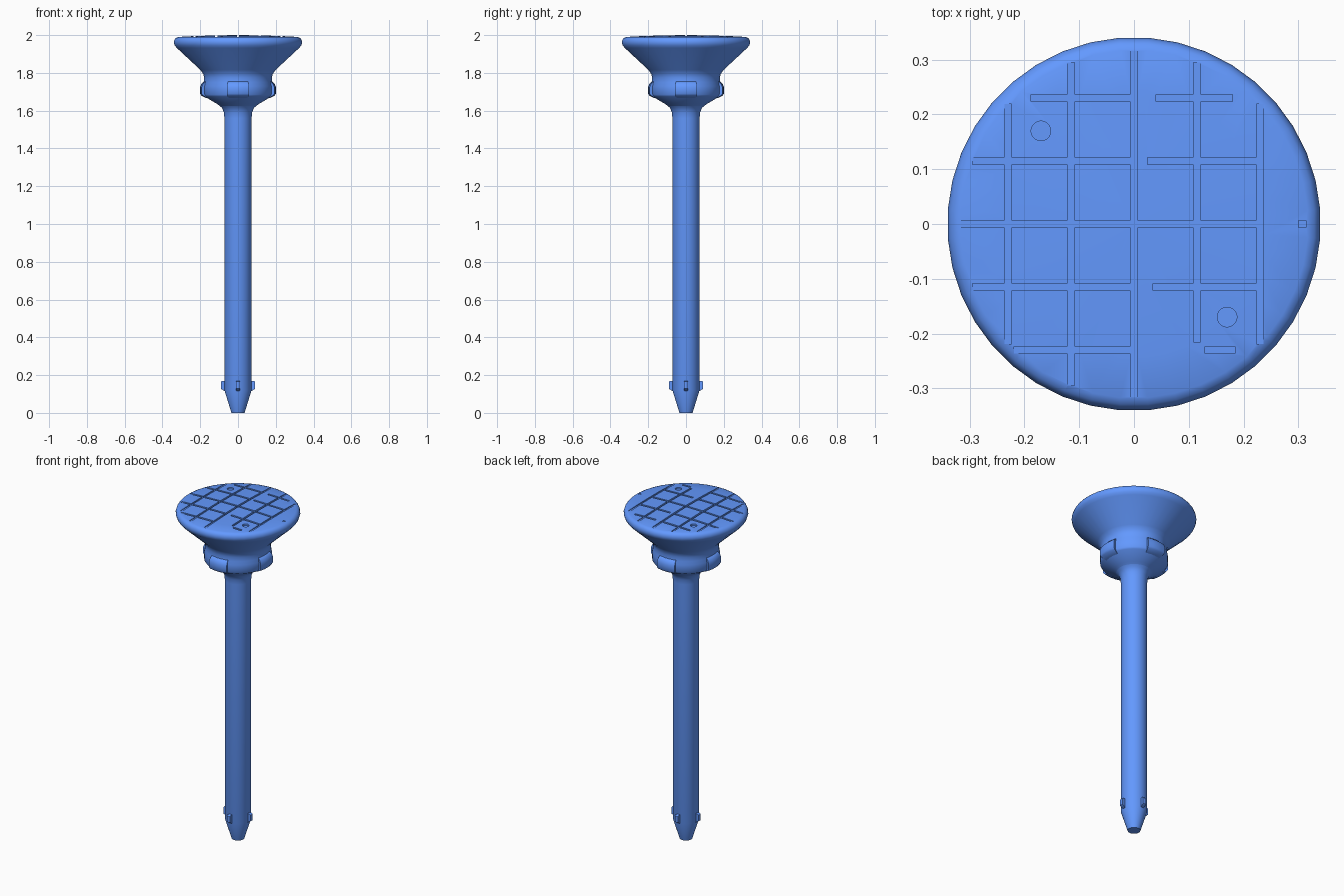
import bpy, bmesh, math
from mathutils import Matrix

if "Cube" in bpy.data.objects:
    bpy.data.objects.remove(bpy.data.objects["Cube"])

SIDES = 40
blue = bpy.data.materials.new("blue")
blue.diffuse_color = (.125, .32, 1.0, 1)
blue.use_nodes = True
blue.node_tree.nodes["Principled BSDF"].inputs["Base Color"].default_value = blue.diffuse_color


def make_object(name, bm):
    bmesh.ops.recalc_face_normals(bm, faces=bm.faces)
    mesh = bpy.data.meshes.new(name)
    bm.to_mesh(mesh)
    bm.free()
    mesh.materials.append(blue)
    ob = bpy.data.objects.new(name, mesh)
    bpy.context.collection.objects.link(ob)
    return ob


def activate(ob):
    bpy.ops.object.select_all(action='DESELECT')
    ob.select_set(True)
    bpy.context.view_layer.objects.active = ob


def smooth(ob, angle=35):
    activate(ob)
    bpy.ops.object.shade_smooth_by_angle(angle=math.radians(angle))


def lathe(name, profile):
    bm = bmesh.new()
    rings = []
    for r, z in profile:
        if r == 0:
            rings.append([bm.verts.new((0, 0, z))] * SIDES)
        else:
            rings.append([bm.verts.new((r * math.cos(a), r * math.sin(a), z))
                          for a in (2 * math.pi * (i + .5) / SIDES for i in range(SIDES))])
    for a, b in zip(rings, rings[1:]):
        for i in range(SIDES):
            j = (i + 1) % SIDES
            bm.faces.new(list(dict.fromkeys((a[i], a[j], b[j], b[i]))))
    return make_object(name, bm)


def radial_keys(name, profile, half_angle, steps):
    # Side profile (radius, z) swept through a short arc, repeated four times
    bm = bmesh.new()
    n = len(profile)
    for k in range(4):
        angles = [k * math.pi / 2 + half_angle * (2 * s / steps - 1) for s in range(steps + 1)]
        rows = [[bm.verts.new((r * math.cos(a), r * math.sin(a), z)) for r, z in profile]
                for a in angles]
        bm.faces.new(rows[0])
        bm.faces.new(rows[-1])
        for a, b in zip(rows, rows[1:]):
            for i in range(n):
                j = (i + 1) % n
                bm.faces.new((a[i], a[j], b[j], b[i]))
    ob = make_object(name, bm)
    smooth(ob, 50)
    return ob


# Shaft with tapered tip
shaft = lathe("shaft", [(0, 0), (.035, 0), (.072, .12), (.072, 1.56), (.075, 1.59),
                        (.085, 1.615), (.105, 1.632), (.105, 1.66), (0, 1.66)])
smooth(shaft, 30)

# Collar and flared head with a gently domed top
head = lathe("head", [(0, 1.62), (.09, 1.62), (.11, 1.635), (.178, 1.675), (.185, 1.685),
                      (.185, 1.73), (.181, 1.75), (.180, 1.775), (.185, 1.795), (.20, 1.816),
                      (.325, 1.932), (.336, 1.946), (.341, 1.962), (.337, 1.976),
                      (.330, 1.985), (.318, 1.9902), (.24, 1.9945), (.12, 1.9985), (0, 2.0)])

# Grid grooves cut into the dome: (start x, start y, end x, end y)
G, H = .115, .23
grooves = [(-H, -.219, -H, .219), (-G, -.295, -G, .295), (0, -.316, 0, .316),
           (G, -.215, G, .295), (H, -.219, H, .219),
           (-.316, 0, H, 0), (.30, 0, .314, 0),
           (-.295, G, 0, G), (.025, G, H, G),
           (-.295, -G, 0, -G), (.035, -G, H, -G),
           (-.188, H, 0, H), (.04, H, .18, H),
           (-.219, -H, 0, -H), (.13, -H, .184, -H)]
bm = bmesh.new()
for x0, y0, x1, y1 in grooves:
    size = (x1 - x0 or .012, y1 - y0 or .012, .06)
    bmesh.ops.create_cube(bm, size=1, matrix=Matrix.Translation(
        ((x0 + x1) / 2, (y0 + y1) / 2, 2.0175)) @ Matrix.Diagonal((*size, 1)))
# Two round dimples
for s in (-1, 1):
    bmesh.ops.create_cone(bm, cap_ends=True, segments=20, radius1=.018, radius2=.018, depth=.06,
                          matrix=Matrix.Translation((.17 * s, -.17 * s, 2.015)))
cutter = make_object("groove_cutter", bm)
cutter.hide_render = True
cut = head.modifiers.new("grooves", 'BOOLEAN')
cut.operation = 'DIFFERENCE'
cut.solver = 'EXACT'
cut.use_self = True
cut.object = cutter
activate(head)
bpy.ops.object.modifier_apply(modifier=cut.name)
bpy.data.objects.remove(cutter)
smooth(head)

# Four lugs around the collar
radial_keys("collar_lugs", [(.14, 1.66), (.17, 1.668), (.194, 1.68), (.201, 1.69),
                            (.201, 1.725), (.194, 1.742), (.18, 1.755), (.14, 1.755)],
            math.radians(17), 4)

# Four small keys above the tip
radial_keys("tip_keys", [(.05, .115), (.071, .115), (.091, .128),
                         (.091, .165), (.085, .17), (.05, .17)], math.radians(7), 2)
